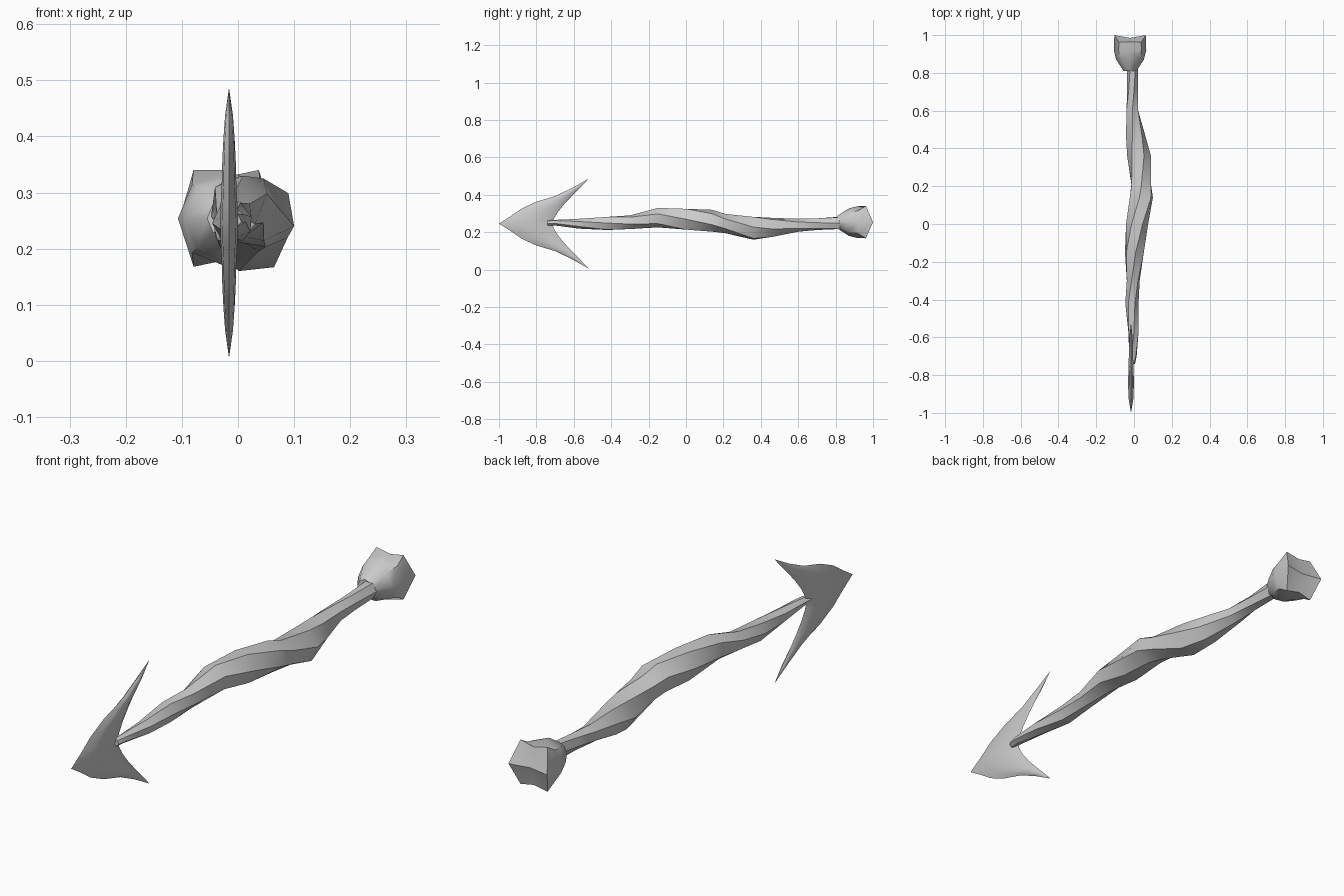
import bpy
import bmesh
from math import cos, sin, radians, pi

if "Cube" in bpy.data.objects:
    bpy.data.objects.remove(bpy.data.objects["Cube"])


def finish(name, bm, angle):
    bmesh.ops.recalc_face_normals(bm, faces=bm.faces)
    me = bpy.data.meshes.new(name)
    bm.to_mesh(me)
    bm.free()
    ob = bpy.data.objects.new(name, me)
    bpy.context.collection.objects.link(ob)
    bpy.ops.object.select_all(action='DESELECT')
    ob.select_set(True)
    bpy.context.view_layer.objects.active = ob
    bpy.ops.object.shade_smooth_by_angle(angle=radians(angle))
    return ob


def bridge(bm, a, b):
    n = len(a)
    for i in range(n):
        j = (i + 1) % n
        bm.faces.new((a[i], a[j], b[j], b[i]))


# Gnarled shaft: twisted hexagonal rings given as y, x range, z range
stations = [
    (-0.74, -0.024, 0.006, 0.237, 0.263),
    (-0.70, -0.025, 0.014, 0.236, 0.266),
    (-0.57, -0.030, 0.024, 0.219, 0.272),
    (-0.42, -0.046, 0.024, 0.212, 0.282),
    (-0.30, -0.038, 0.030, 0.217, 0.290),
    (-0.15, -0.048, 0.052, 0.226, 0.330),
    (0.00, -0.042, 0.075, 0.214, 0.325),
    (0.14, -0.022, 0.100, 0.203, 0.320),
    (0.21, -0.014, 0.090, 0.195, 0.298),
    (0.36, -0.036, 0.090, 0.160, 0.282),
    (0.46, -0.042, 0.062, 0.175, 0.277),
    (0.60, -0.040, 0.022, 0.203, 0.272),
    (0.70, -0.036, 0.020, 0.212, 0.274),
    (0.84, -0.036, 0.020, 0.218, 0.284),
]
bm = bmesh.new()
rings = []
for y, x0, x1, z0, z1 in stations:
    pts = [(cos(a), sin(a)) for a in
           (radians(60 * k - 150 * y) for k in range(6))]
    mx = max(p[0] for p in pts)
    mz = max(p[1] for p in pts)
    rings.append([bm.verts.new(((x0 + x1) / 2 + (x1 - x0) / 2 * p / mx, y,
                                (z0 + z1) / 2 + (z1 - z0) / 2 * q / mz))
                  for p, q in pts])
for a, b in zip(rings, rings[1:]):
    bridge(bm, a, b)
bm.faces.new(rings[0])
bm.faces.new(rings[-1])
finish("shaft", bm, 40)

# Barbed head: lens-shaped sections from the centre line out to each barb
# outer y, outer z, inner y, inner z, half thickness
half = [
    (-1.00, 0.000, -0.715, 0.000, 0.016),
    (-0.94, 0.038, -0.707, 0.025, 0.015),
    (-0.88, 0.080, -0.684, 0.063, 0.013),
    (-0.80, 0.117, -0.650, 0.105, 0.012),
    (-0.70, 0.147, -0.605, 0.153, 0.010),
    (-0.61, 0.190, -0.565, 0.193, 0.007),
]
HX, HZ = -0.016, 0.246
bm = bmesh.new()


def head_ring(s, sign):
    yo, zo, yi, zi, t = s
    pts = [(0, 0)] + [(t * k, f) for f, k in ((.25, .75), (.55, 1), (.85, .7))]
    pts += [(0, 1)] + [(-t * k, f) for f, k in ((.85, .7), (.55, 1), (.25, .75))]
    return [bm.verts.new((HX + x, yo + (yi - yo) * f,
                          HZ + sign * (zo + (zi - zo) * f))) for x, f in pts]


middle = head_ring(half[0], 1)
for sign in (1, -1):
    prev = middle
    for s in half[1:]:
        ring = head_ring(s, sign)
        bridge(bm, prev, ring)
        prev = ring
    tip = bm.verts.new((HX, -0.52, HZ + sign * 0.241))
    for i in range(8):
        bm.faces.new((prev[i], prev[(i + 1) % 8], tip))
finish("barbed_head", bm, 60)

# Faceted pommel with a zigzag rim and slightly sunken end
bm = bmesh.new()
CX, CZ = -0.021, 0.254
rings = []
for y, rad, rise in ((0.81, 0.034, 0), (0.87, 0.073, 0), (0.92, 0.086, 0),
                     (0.965, 0.096, 1)):
    ring = []
    for k in range(8):
        a = k * pi / 4
        diag = k % 2
        r = rad
        yy = y
        if rise:
            # side corners reach furthest back, top and bottom dip in
            r = 0.104 if diag else (0.083 if k % 4 == 0 else 0.074)
            yy = 0.962 if diag else (1.0 if k % 4 == 0 else 0.965)
            a = a if not diag else (1 if k in (1, 3) else -1) * (
                radians(56) if k in (1, 7) else radians(124))
        ring.append(bm.verts.new((CX + r * cos(a), yy, CZ + r * sin(a))))
    rings.append(ring)
for a, b in zip(rings, rings[1:]):
    bridge(bm, a, b)
bm.faces.new(rings[0])
centre = bm.verts.new((CX, 0.985, CZ))
for i in range(8):
    bm.faces.new((rings[-1][i], rings[-1][(i + 1) % 8], centre))
finish("pommel", bm, 40)
